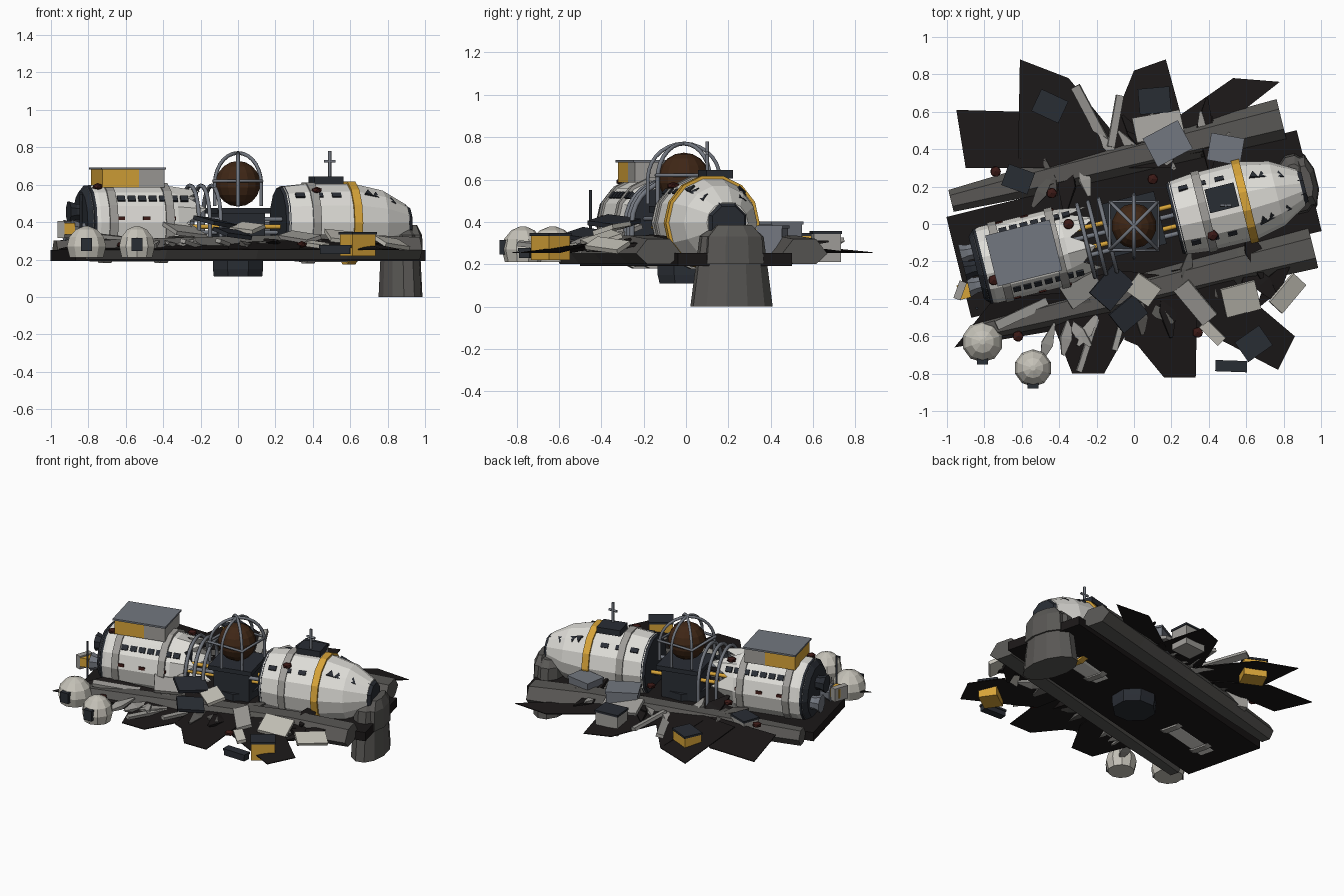
import bpy, bmesh, math, random
from mathutils import Matrix, Vector

if "Cube" in bpy.data.objects:
    bpy.data.objects.remove(bpy.data.objects["Cube"])

random.seed(4)
YAW = Matrix.Rotation(math.radians(13.9), 4, 'Z')   # wreck axis runs diagonally
AX = YAW @ Matrix.Translation((0, -0.025, 0.395))   # hull centre line
UP = Matrix.Rotation(-math.pi / 2, 4, 'Y')          # turns a loft upright
COL = dict(white=(.74, .73, .69), yellow=(.68, .37, .04), dark=(.022, .026, .034), soil=(.011, .009, .009),
           berm=(.1, .096, .09), steel=(.17, .185, .215), rust=(.05, .02, .008), red=(.045, .01, .008),
           panel=(.56, .54, .48), grey=(.35, .34, .32))
MATS = {}
for k, c in COL.items():
    MATS[k] = bpy.data.materials.new(k)
    MATS[k].diffuse_color = (*c, 1)


def finish(name, bm, mat, M, floor=None):
    bm.transform(M)
    if floor is not None:
        for v in bm.verts:
            v.co.z = max(v.co.z, floor)
    bmesh.ops.recalc_face_normals(bm, faces=bm.faces)
    me = bpy.data.meshes.new(name)
    bm.to_mesh(me)
    bm.free()
    me.materials.append(MATS[mat])
    ob = bpy.data.objects.new(name, me)
    bpy.context.collection.objects.link(ob)
    return ob


def box(name, mat, size, M):
    bm = bmesh.new()
    bmesh.ops.create_cube(bm, size=1)
    bmesh.ops.scale(bm, vec=size, verts=bm.verts)
    return finish(name, bm, mat, M)


def place(x, y, z, yaw=0, rx=0, ry=0):
    R = [Matrix.Rotation(math.radians(a), 4, ax) for a, ax in ((yaw, 'Z'), (ry, 'Y'), (rx, 'X'))]
    return Matrix.Translation((x, y, z)) @ R[0] @ R[1] @ R[2]


def loft(name, mat, prof, M, n=14, jag=0, caps=True, floor=None):
    """Rings along local x; each profile entry is (x, ry, rz)."""
    bm = bmesh.new()
    rings = []
    for j, (x, ry, rz) in enumerate(prof):
        ring = []
        for i in range(n):
            a = 2 * math.pi * (i + .5) / n
            dx = jag * ((i % 2) * 2 - 1) * random.uniform(.4, 1) if j == len(prof) - 1 else 0
            ring.append(bm.verts.new((x + dx, ry * math.sin(a), rz * math.cos(a))))
        rings.append(ring)
    for a, b in zip(rings, rings[1:]):
        for i in range(n):
            bm.faces.new((a[i], a[(i + 1) % n], b[(i + 1) % n], b[i]))
    if caps:
        bm.faces.new(rings[0])
        bm.faces.new(rings[-1])
    return finish(name, bm, mat, M, floor)


def tube(name, mat, pts, r, M=Matrix()):
    cu = bpy.data.curves.new(name, 'CURVE')
    cu.dimensions, cu.bevel_depth, cu.bevel_resolution, cu.use_fill_caps = '3D', r, 1, True
    sp = cu.splines.new('POLY')
    sp.points.add(len(pts) - 1)
    for p, q in zip(sp.points, pts):
        p.co = (*(M @ Vector(q)), 1)
    cu.materials.append(MATS[mat])
    ob = bpy.data.objects.new(name, cu)
    bpy.context.collection.objects.link(ob)


def arch(r, h, n=14):
    return [(0, r * math.cos(math.pi * i / n), h * math.sin(math.pi * i / n)) for i in range(n + 1)]


def on_hull(name, mat, u, ang, r, size):
    box(name, mat, size, AX @ Matrix.Translation((u, 0, 0)) @ Matrix.Rotation(math.radians(ang), 4, 'X')
        @ Matrix.Translation((0, 0, r)))


def band(name, mat, u, r, w):
    loft(name, mat, [(u - w / 2, r, r), (u + w / 2, r, r)], AX)


# impact trench slab, side berms and nose mound
box('trench_floor', 'soil', (1.93, .555, .06), YAW @ Matrix.Translation((0, 0, .222)))
for s in (-1, 1):
    loft('berm', 'berm', [(-.92, .06, .06), (-.5, .08, .075), (0, .09, .09), (.5, .1, .1), (.9, .11, .08)],
         YAW @ Matrix.Translation((0, .355 * s, .25)), n=6, floor=.2)
loft('nose_mound', 'berm', [(0, .2, .112), (.33, .155, .098), (.37, .11, .06)],
     YAW @ Matrix.Translation((.895, 0, 0)) @ UP, n=12)
loft('nose_mound_crest', 'berm', [(.2, .15, .06), (.33, .14, .055), (.385, .09, .03)],
     YAW @ Matrix.Translation((.95, 0, 0)) @ UP, n=8)

# thin torn soil petals, lying flat and lifted towards the trench
petals = [
    [(-.95, .61), (-.6, .6), (-.3, .3), (-.9, .3)],
    [(-.61, .88), (-.35, .78), (-.17, .55), (-.12, .3), (-.62, .35)],
    [(-.35, .78), (-.12, .5), (-.1, .3), (-.4, .3)],
    [(-.13, .5), (0, .82), (.17, .88), (.26, .55), (.2, .3), (-.15, .3)],
    [(.2, .55), (.53, .78), (.78, .76), (.55, .58), (.45, .4), (.15, .35)],
    [(-.96, -.66), (-.42, -.57), (-.2, -.35), (-.75, -.4)],
    [(-.42, -.57), (-.33, -.8), (-.16, -.8), (-.02, -.55), (-.05, -.25), (-.35, -.3)],
    [(-.05, -.62), (.02, -.65), (.16, -.82), (.33, -.82), (.34, -.3), (-.05, -.25)],
    [(.33, -.55), (.77, -.78), (.86, -.6), (.6, -.38), (.45, -.2), (.2, -.25)],
]
for p in petals:
    bm = bmesh.new()
    f = bm.faces.new([bm.verts.new((x, y, .257 if abs(y) > .42 else .31)) for x, y in p])
    e = bmesh.ops.extrude_face_region(bm, geom=[f])
    for v in e['geom']:
        if isinstance(v, bmesh.types.BMVert):
            v.co.z -= .005
    finish('soil_petal', bm, 'soil', Matrix())

# rear hull half with torn edge, engines and bands
loft('rear_hull', 'white', [(-.85, .2, .2), (-.81, .21, .21), (-.45, .21, .21), (-.38, .2, .2),
                            (-.27, .175, .175)], AX, jag=.08, caps=False)
loft('rear_bulkhead', 'dark', [(-.875, .17, .17), (-.845, .205, .205), (-.83, .205, .205)], AX)
loft('torn_bulkhead', 'dark', [(-.4, .19, .19), (-.37, .19, .19)], AX)
for y, z in ((0, .06), (.09, -.04), (-.09, -.04)):
    loft('engine_bell', 'steel' if y else 'dark', [(-.94, .06, .06), (-.9, .045, .045), (-.86, .045, .045)],
         AX @ Matrix.Translation((0, y, z)), n=8)
box('engine_crate', 'yellow', (.06, .08, .06), place(-.91, -.36, .365, 14))
box('engine_crate_frame', 'grey', (.04, .1, .09), place(-.93, -.355, .36, -20))
tube('rear_pole', 'dark', [(-.84, -.45, .3), (-.84, -.45, .55)], .008)
for u in (-.74, -.43):
    band('rear_band', 'grey', u, .22, .045)
for s in (-1, 1):
    for i in range(7):
        on_hull('rear_window', 'dark', -.69 + .058 * i, 51 * s, .207, (.042, .035, .012))
    for i in range(3):
        on_hull('rear_port', 'red', -.7 + .14 * i, 83 * s, .207, (.04, .02, .012))

# rooftop module on the rear hull
M = place(-.59, -.155, .635, 13.9)
for x, w, c in ((-.07, .2, 'yellow'), (.1, .14, 'grey')):
    box('roof_module', c, (w, .26, .1), M @ Matrix.Translation((x, 0, 0)))
box('roof_module_lid', 'steel', (.355, .28, .012), M @ Matrix.Translation((0, 0, .052)))

# nose half
loft('nose_hull', 'white', [(.23, .2, .2), (.35, .213, .213), (.62, .215, .215), (.78, .178, .178),
                            (.915, .1, .1)], AX)
loft('nose_bulkhead', 'dark', [(.215, .19, .19), (.24, .203, .203)], AX)
loft('nose_cap', 'dark', [(.905, .105, .105), (.935, .085, .085)], AX, n=8)
band('nose_yellow_band', 'yellow', .605, .228, .045)
band('nose_grey_band', 'grey', .38, .222, .045)
for s in (-1, 1):
    for i in range(4):
        bm = bmesh.new()
        bmesh.ops.create_cone(bm, cap_ends=True, segments=3, radius1=.028, radius2=.028, depth=.016)
        finish('nose_window', bm, 'dark', AX @ Matrix.Translation((.68 + .045 * i, 0, 0))
               @ Matrix.Rotation(math.radians(38 * s), 4, 'X') @ Matrix.Translation((0, 0, .2 - .0175 * i))
               @ Matrix.Rotation(.35, 4, 'Y'))
    for i in range(3):
        on_hull('nose_port', 'dark', .3 + .1 * i, 45 * s, .21, (.05, .03, .012))
box('antenna_base', 'dark', (.16, .13, .04), place(.47, .14, .625, 14))
tube('antenna_mast', 'steel', [(.49, .1, .62), (.49, .1, .78)], .009)
tube('antenna_bar', 'steel', [(.46, .1, .725), (.52, .1, .725)], .008)

# exposed reactor core, cage and ribs
bm = bmesh.new()
bmesh.ops.create_uvsphere(bm, u_segments=14, v_segments=9, radius=.122)
finish('reactor_core', bm, 'rust', Matrix.Translation((0, -.01, .605)))
box('core_pedestal', 'dark', (.24, .24, .26), place(0, 0, .34, 13.9))
loft('core_keel', 'dark', [(.11, .135, .14), (.15, .145, .145), (.3, .145, .145)], UP, n=8)
box('core_tray', 'dark', (.29, .29, .03), place(0, 0, .46, 13.9))
for a, r in ((0, .17), (45, .175), (-45, .175)):
    tube('cage_arch', 'steel', [(0, r, -.12)] + arch(r, .165) + [(0, -r, -.12)], .01, place(0, -.01, .605, a))
sq = [(-.13, -.13), (.13, -.13), (.13, .13), (-.13, .13), (-.13, -.13)]
tube('cage_frame', 'steel', [(x, y - .01, .62) for x, y in sq], .009)
for u in (-.27, -.21, -.15):
    tube('hull_rib', 'steel', [(0, .2, -.15)] + arch(.2, .2) + [(0, -.2, -.15)], .012,
         AX @ Matrix.Translation((u, 0, 0)))
for y, z, c in ((.07, -.02, 'yellow'), (-.08, .02, 'steel'), (.02, -.05, 'steel'), (-.04, -.02, 'yellow')):
    tube('broken_pipe', c, [(-.38, y, z), (.24, y, z)], .013, AX)

# shelter domes with doors
for x, y, r in ((-.81, -.63, .11), (-.54, -.77, .1)):
    loft('shelter_dome', 'panel', [(.21, r * .85, r * .85), (.27, r, r), (.32, r * .88, r * .88),
         (.36, r * .55, r * .55), (.378, .015, .015)], Matrix.Translation((x, y, 0)) @ UP, n=10)
    box('dome_door', 'dark', (.06, .04, .07), place(x, y - r + .01, .28))

# salvage crates with lids
for x, y, z, a, w, h, c, lid in ((.64, -.64, .28, 35, .15, .12, 'yellow', 'dark'),
                                 (-.45, .63, .28, -25, .15, .12, 'yellow', 'dark'),
                                 (.11, .66, .28, 5, .16, .14, 'grey', 'dark'),
                                 (.18, .43, .33, 28, .2, .13, 'steel', 'steel'),
                                 (.49, .4, .31, -10, .17, .13, 'steel', 'steel'),
                                 (-.62, .24, .29, -20, .14, .1, 'grey', 'dark'),
                                 (.52, -.76, .25, -2, .16, .04, 'dark', 'dark')):
    box('crate', c, (w, w * .8 if h > .05 else .05, h), place(x, y, z, a))
    box('crate_lid', lid, (w * 1.06, w * .86 if h > .05 else .06, .014), place(x, y, z + h / 2, a))

# large torn hull plates
for x, y, z, a, rx, w, d, c in ((-.29, -.33, .36, 35, 20, .2, .17, 'grey'), (-.12, -.34, .4, 50, 12, .2, .15, 'dark'),
                                (-.03, -.48, .34, 40, 15, .17, .13, 'dark'), (.05, -.35, .37, -35, 15, .15, .12, 'panel'),
                                (.57, -.4, .32, 15, 18, .19, .16, 'panel'), (.82, -.37, .29, 50, 25, .2, .1, 'panel'),
                                (.33, -.42, .32, -50, 15, .24, .1, 'grey'), (.13, .52, .32, 10, -18, .26, .14, 'grey'),
                                (-.22, .56, .29, -62, 15, .4, .05, 'grey'), (-.1, .55, .29, 80, 15, .28, .04, 'grey'),
                                (-.24, -.62, .28, 72, 15, .36, .03, 'grey'), (-.08, -.58, .29, 75, 10, .2, .03, 'grey'),
                                (.42, -.58, .28, -45, 10, .14, .06, 'panel'), (-.6, -.48, .31, 25, 8, .3, .05, 'grey')):
    box('hull_plate', c, (w, d, .022), place(x, y, z, a, rx, 6))

# broad dark soil clods and grey splinters along both berms
for i in range(30):
    s = 1 if i % 2 else -1
    v = s * random.uniform(.28, .5)
    clod = i % 3 == 0
    k = 1.5 if clod else 1
    M = YAW @ place(random.uniform(-.6, .7), v, .36 - .16 * abs(v), random.uniform(40, 140),
                    random.uniform(-20, 20), random.uniform(-12, 12))
    loft('soil_clod' if clod else 'splinter', 'soil' if clod else random.choice(['grey', 'berm']),
         [(-.11 * k, .012, .008), (-.02, .045 * k, .02), (.1 * k, .008, .006)], M, n=4)

# burnt rock nuggets
for x, y, z in ((-.74, .28, .33), (-.44, .165, .36), (.42, -.06, .57), (.1, .24, .36), (-.75, -.3, .59),
                (-.62, -.6, .28), (-.35, 0, .57), (.34, -.58, .28)):
    bm = bmesh.new()
    bmesh.ops.create_icosphere(bm, subdivisions=1, radius=.032)
    finish('nugget', bm, 'red', Matrix.Translation((x, y, z)) @ Matrix.Diagonal((1, 1, .6, 1)))

for m in bpy.data.materials:
    if m.users and not m.is_grease_pencil:
        m.use_nodes = True
        m.node_tree.nodes["Principled BSDF"].inputs["Base Color"].default_value = m.diffuse_color
